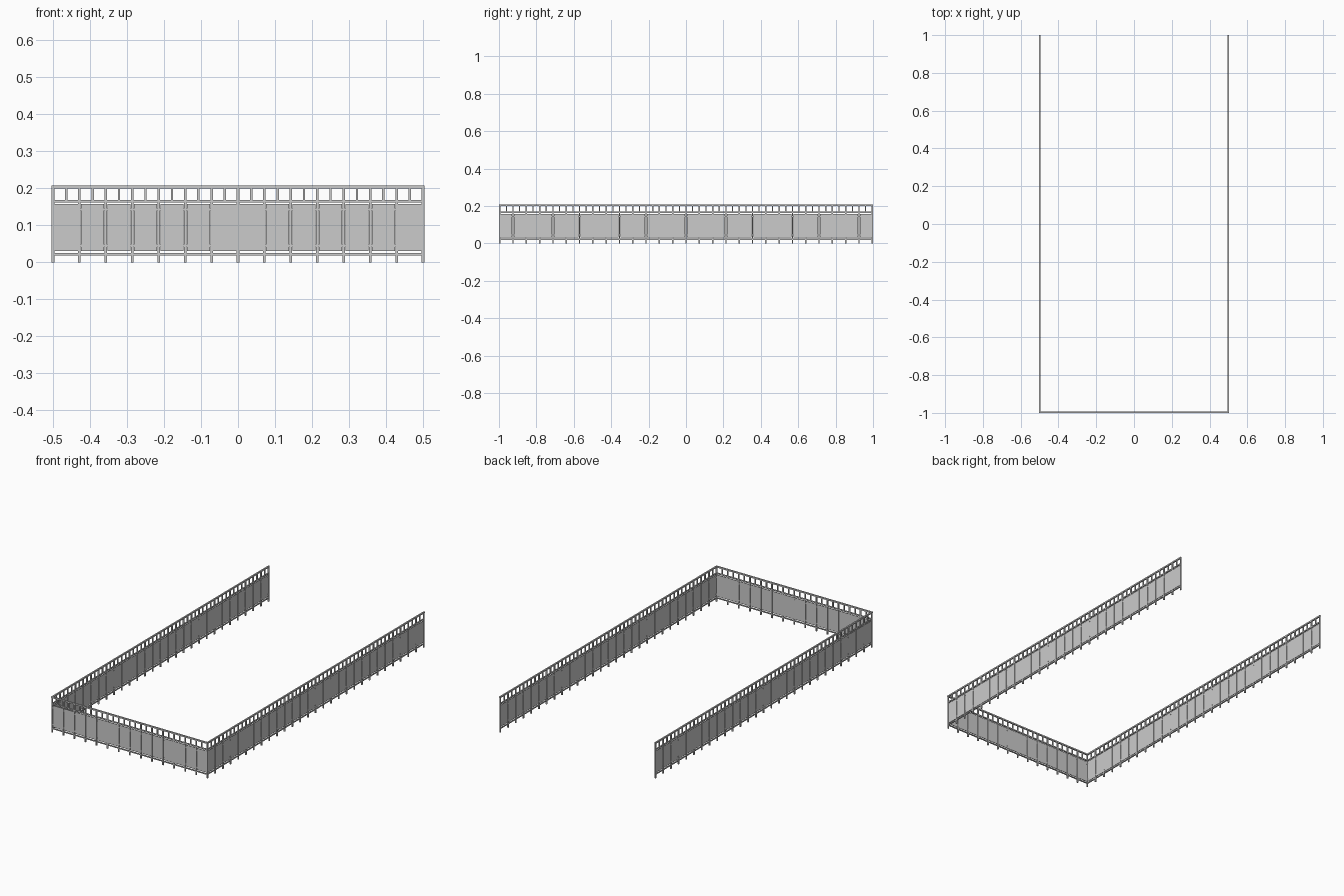
import bpy, bmesh
from mathutils import Matrix, Vector

if "Cube" in bpy.data.objects:
    bpy.data.objects.remove(bpy.data.objects["Cube"])

HX, HY = 0.5, 0.996      # centre lines of the side and front runs
POST = 0.007             # post thickness


def build(name, boxes, mirror=False):
    """One object from a list of (centre, size) boxes."""
    bm = bmesh.new()
    for c, s in boxes:
        bmesh.ops.create_cube(bm, size=1.0,
                              matrix=Matrix.Translation(c) @ Matrix.Diagonal((*s, 1.0)))
    me = bpy.data.meshes.new(name)
    bm.to_mesh(me)
    bm.free()
    ob = bpy.data.objects.new(name, me)
    bpy.context.collection.objects.link(ob)
    if mirror:
        ob.modifiers.new("mirror_x", 'MIRROR').use_axis = (True, False, False)
    return ob


def fence_run(label, half, bays, along_y, offset, corner_posts, mirror):
    """A straight run of fence centred on its own axis."""
    step = 2 * half / bays

    def box(t, z0, z1, length, thick):
        z = (z0 + z1) / 2
        if along_y:
            return Vector((offset, t, z)), (thick, length, z1 - z0)
        return Vector((t, offset, z)), (length, thick, z1 - z0)

    # full height posts (corner posts belong to the side runs)
    idx = range(bays + 1) if corner_posts else range(1, bays)
    build(label + "_posts",
          [box(-half + i * step, 0, 0.201, POST, POST) for i in idx], mirror)
    # short uprights between the middle rail and the handrail
    mids = [-half + (i + 0.5) * step for i in range(bays)]
    build(label + "_short_uprights",
          [box(t, 0.168, 0.201, 0.006, 0.006) for t in mids], mirror)
    # infill panels
    build(label + "_panels",
          [box(t, 0.031, 0.157, step - 0.009, 0.003) for t in mids], mirror)
    # panel clips at the top and bottom corners
    build(label + "_panel_clips",
          [box(t + s * (step / 2 - 0.0042), z - 0.003, z + 0.003, 0.003, 0.004)
           for t in mids for s in (-1, 1) for z in (0.045, 0.143)], mirror)
    # bottom rail, middle rail and handrail
    full = 2 * half + (POST if corner_posts else -POST)
    for part, z0, z1, w in (("bottom_rail", 0.019, 0.025, 0.006),
                            ("middle_rail", 0.162, 0.169, 0.006),
                            ("handrail", 0.200, 0.208, 0.008)):
        build(label + "_" + part, [box(0, z0, z1, full, w)], mirror)


# front run, and the two long side runs
fence_run("front", HX, 14, False, -HY, False, False)
fence_run("side", HY, 28, True, HX, True, True)
